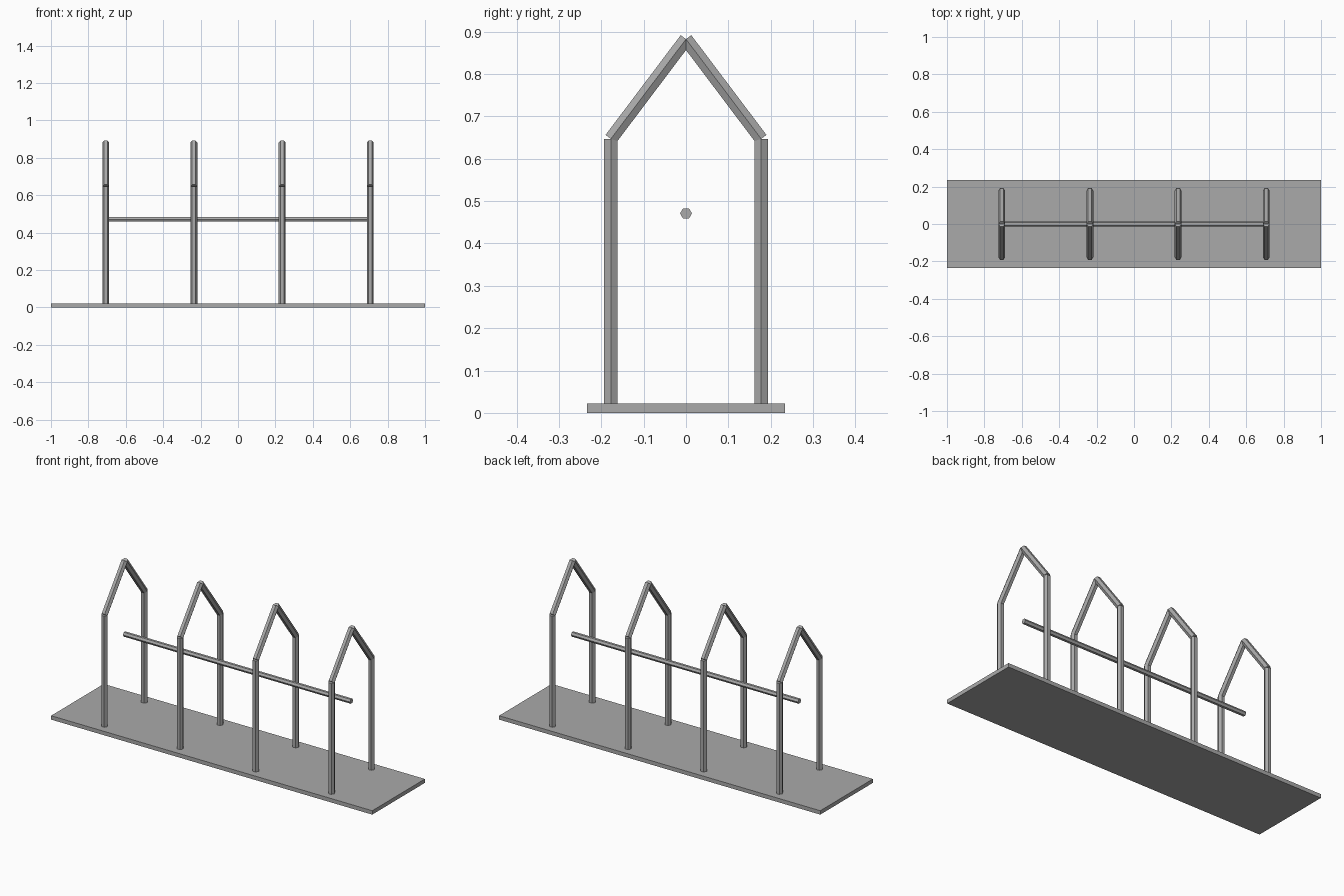
import bpy
from mathutils import Vector, Matrix

if "Cube" in bpy.data.objects:
    bpy.data.objects.remove(bpy.data.objects["Cube"])

grey = bpy.data.materials.new("mid_grey")
grey.diffuse_color = (0.4, 0.4, 0.4, 1)
grey.use_nodes = True
grey.node_tree.nodes["Principled BSDF"].inputs["Base Color"].default_value = grey.diffuse_color


def hex_rod(name, a, b, radius, corner):
    """Capped six-sided rod from a to b, with one edge facing the corner direction."""
    a, b = Vector(a), Vector(b)
    axis = b - a
    bpy.ops.mesh.primitive_cylinder_add(vertices=6, radius=radius, depth=axis.length)
    rod = bpy.context.object
    z = axis.normalized()
    y = Vector(corner)          # the primitive has a corner on local +y
    x = y.cross(z)
    rot = Matrix((x, y, z)).transposed().to_4x4()
    rod.matrix_world = Matrix.Translation((a + b) / 2) @ rot
    rod.name = name
    rod.data.materials.append(grey)
    return rod


# Flat base plate
bpy.ops.mesh.primitive_cube_add(size=1, location=(0, 0, 0.011))
base = bpy.context.object
base.name = "base_plate"
base.scale = (2, 0.468, 0.022)
base.data.materials.append(grey)

# Four gabled frames: two posts and two sloping rafters each
for i, x in enumerate((-0.707, -0.2357, 0.2357, 0.707), 1):
    for side, s in (("front", -1), ("back", 1)):
        eave = (x, s * 0.1775, 0.647)
        hex_rod(f"{side}_post_{i}", (x, s * 0.1775, 0.02), eave, 0.018, (1, 0, 0))
        hex_rod(f"{side}_rafter_{i}", eave, (x, 0, 0.8825), 0.018, (1, 0, 0))

# Long rail running through the middle of the frames
hex_rod("centre_rail", (-0.707, 0, 0.471), (0.707, 0, 0.471), 0.014, (0, 1, 0))
